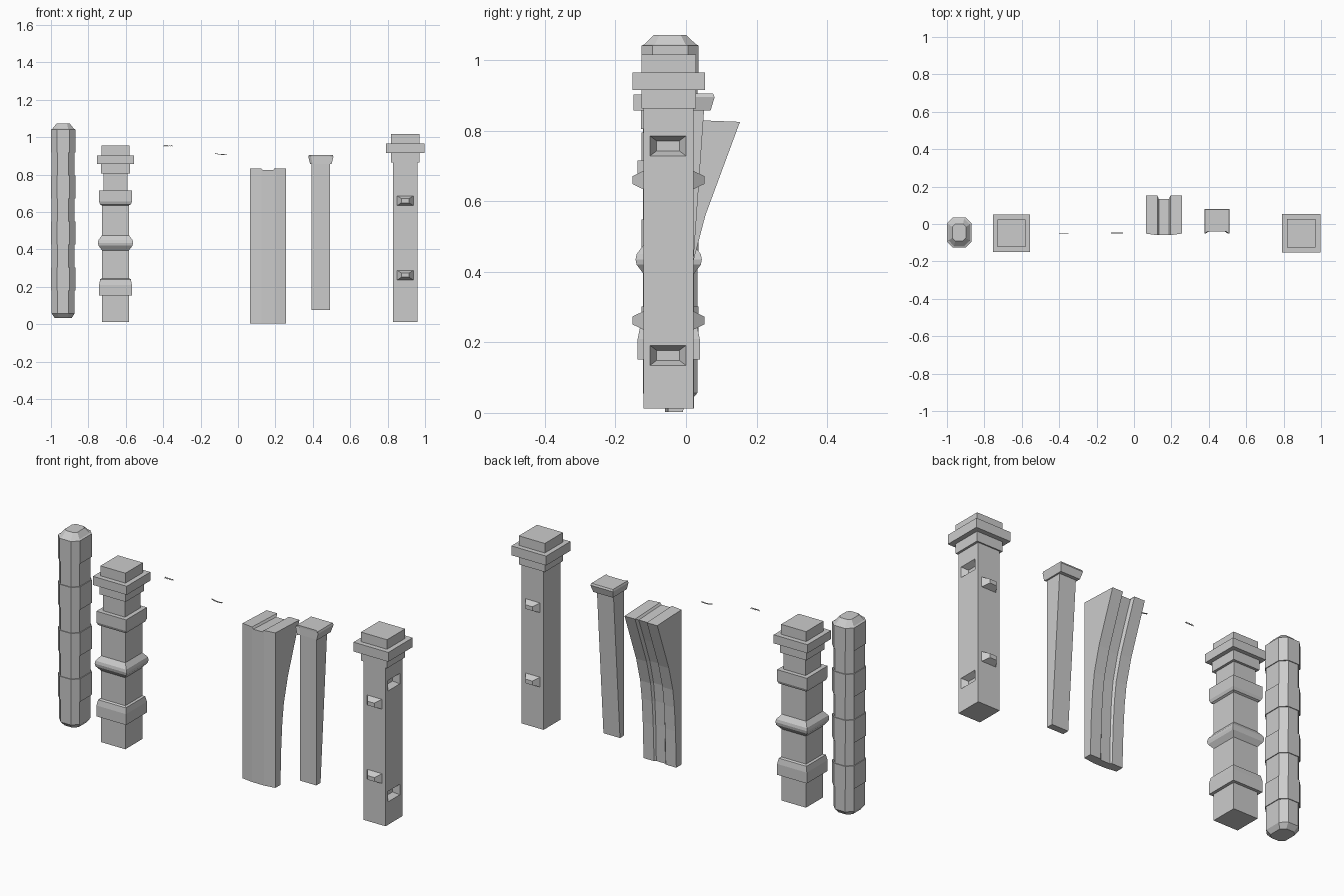
import bpy, bmesh
from mathutils import Matrix, Vector

if "Cube" in bpy.data.objects:
    bpy.data.objects.remove(bpy.data.objects["Cube"])


def finish(name, bm):
    bmesh.ops.recalc_face_normals(bm, faces=bm.faces)
    me = bpy.data.meshes.new(name)
    bm.to_mesh(me)
    bm.free()
    ob = bpy.data.objects.new(name, me)
    bpy.context.scene.collection.objects.link(ob)
    return ob


def loft(name, loops, matrix=None):
    """Skin matching closed loops of points and cap both ends."""
    bm = bmesh.new()
    rings = [[bm.verts.new(p) for p in loop] for loop in loops]
    n = len(rings[0])
    for a, b in zip(rings, rings[1:]):
        for i in range(n):
            j = (i + 1) % n
            bm.faces.new((a[i], a[j], b[j], b[i]))
    bm.faces.new(rings[0])
    bm.faces.new(rings[-1])
    if matrix:
        bm.transform(matrix)
    return finish(name, bm)


def rect(cx, cy, hx, hy, z):
    return [(cx + sx * hx, cy + sy * hy, z) for sx, sy in ((-1, -1), (1, -1), (1, 1), (-1, 1))]


def octagon(cx, cy, hx, hy, c, z):
    pts = ((-hx + c, -hy), (hx - c, -hy), (hx, -hy + c), (hx, hy - c),
           (hx - c, hy), (-hx + c, hy), (-hx, hy - c), (-hx, -hy + c))
    return [(cx + x, cy + y, z) for x, y in pts]


CY = -0.049

# chamfered column of stacked blocks
loops = [octagon(-0.935, -0.045, 0.045, 0.055, 0.022, 0.032)]
step = 0.985 / 8
for i in range(8):
    d = 0.004 if i % 2 else 0
    for z in (0.056 + i * step, 0.056 + (i + 1) * step):
        loops.append(octagon(-0.935, -0.045, 0.061 + d, 0.077 + d, 0.031, z))
loops.append(octagon(-0.935, -0.045, 0.057, 0.073, 0.03, 1.045))
loops.append(octagon(-0.935, -0.045, 0.036, 0.045, 0.015, 1.072))
loft("block_column", loops)

# square banded column: (half width, height) profile
banded = [(0.072, 0.012), (0.072, 0.152), (0.088, 0.152), (0.088, 0.21), (0.082, 0.24),
          (0.072, 0.245), (0.072, 0.395), (0.091, 0.42), (0.094, 0.435), (0.091, 0.45),
          (0.072, 0.475), (0.072, 0.635), (0.082, 0.64), (0.088, 0.655), (0.088, 0.715),
          (0.065, 0.715), (0.065, 0.805), (0.078, 0.805), (0.078, 0.857), (0.1, 0.857),
          (0.1, 0.903), (0.074, 0.903), (0.074, 0.956)]
loft("banded_column", [rect(-0.655, CY, h, h, z) for h, z in banded])


# two tiny strips floating near the top
def strip(name, path, t, w):
    loft(name, [[(x, CY - w, z - t), (x, CY + w, z - t), (x, CY + w, z + t), (x, CY - w, z + t)]
                for x, z in path])


strip("zigzag_strip", [(-0.40 + i * 0.005, 0.951 + 0.005 * (i % 2)) for i in range(11)], 0.002, 0.002)
strip("bowed_strip", [(-0.122, 0.913), (-0.105, 0.909), (-0.09, 0.907), (-0.075, 0.907), (-0.058, 0.909)],
      0.0015, 0.003)

# curved buttress with a groove up its back and over its top
cols = [(-0.097, 0, -0.051), (-0.035, 0, -0.06), (-0.027, 1, -0.06),
        (0.027, 1, -0.06), (0.035, 0, -0.06), (0.097, 0, -0.051)]
path = [(0.003, -0.008), (0.2, -0.001), (0.33, 0.008), (0.43, 0.021),
        (0.56, 0.055), (0.69, 0.103), (0.825, 0.153)]
bm = bmesh.new()
front, back = [], []
for k, (z, y) in enumerate(path):
    top = k == len(path) - 1
    depth = 0.008 + 0.012 * k / (len(path) - 1)
    f, b = [], []
    for x, g, fy in cols:
        dip = 0.01 * g if top else 0
        f.append(bm.verts.new((0.16 + x, fy, z - dip + (0.008 if top else 0))))
        b.append(bm.verts.new((0.16 + x, y - depth * g, z - dip)))
    front.append(f)
    back.append(b)
for k in range(len(path) - 1):
    for side in (front, back):
        for i in range(5):
            bm.faces.new((side[k][i], side[k][i + 1], side[k + 1][i + 1], side[k + 1][i]))
    for i in (0, 5):
        bm.faces.new((front[k][i], back[k][i], back[k + 1][i], front[k + 1][i]))
for k in (0, -1):
    for i in range(5):
        bm.faces.new((front[k][i], front[k][i + 1], back[k][i + 1], back[k][i]))
finish("curved_buttress", bm)

# tapered pilaster and its cap
loft("tapered_pilaster", [rect(0.443, -0.022, 0.049, 0.018, 0.075),
                          rect(0.443, 0.006, 0.049, 0.046, 0.87)])
cap = [(-0.067, 0.081), (0.067, 0.081), (0.067, -0.05), (0.052, -0.04), (-0.052, -0.04), (-0.067, -0.05)]
loft("pilaster_cap", [[(0.443 + x * s, y * s + (0 if y > 0 else -0.05 * (1 - s)), z) for x, y in cap]
                      for s, z in ((0.86, 0.857), (1.0, 0.895), (0.95, 0.905))])

# square column with stepped cap
PX = 0.894
shaft = loft("studded_column", [rect(PX, -0.05, 0.065, 0.071, 0.012), rect(PX, -0.05, 0.065, 0.071, 0.87)])
stepped = [(0.077, 0.863), (0.077, 0.915), (0.103, 0.915), (0.103, 0.965), (0.077, 0.965), (0.077, 1.016)]
loft("column_cap", [rect(PX, CY, h, h, z) for h, z in stepped])


# pyramid shape whose local +z points along a chosen direction
def stud(name, pos, direction, base, tip, h):
    rot = Vector(direction).to_track_quat('Z', 'Y').to_matrix().to_4x4()
    return loft(name, [rect(0, 0, *base, -0.002), rect(0, 0, *tip, h)],
                Matrix.Translation(pos) @ rot)


# raised studs on front and back
for z in (0.66, 0.262):
    for s, label in ((-1, "front"), (1, "back")):
        stud(label + "_stud", (PX, -0.05 + s * 0.071, z), (0, s, 0), (0.045, 0.027), (0.02, 0.011), 0.031)

# recesses in the right side
for z in (0.757, 0.163):
    cutter = stud("recess_cutter", (PX + 0.065, -0.051, z), (-1, 0, 0), (0.052, 0.029), (0.032, 0.014), 0.03)
    # keep the long side of the recess horizontal
    lo, hi = [max(abs(v.co[i] - (-0.051 if i == 1 else z)) for v in cutter.data.vertices) for i in (1, 2)]
    if hi > lo:
        for v in cutter.data.vertices:
            dy, dz = v.co.y + 0.051, v.co.z - z
            v.co.y, v.co.z = -0.051 + dz, z - dy
    mod = shaft.modifiers.new("recess", 'BOOLEAN')
    mod.operation = 'DIFFERENCE'
    mod.solver = 'EXACT'
    mod.object = cutter
    bpy.context.view_layer.objects.active = shaft
    bpy.ops.object.modifier_apply(modifier=mod.name)
    bpy.data.objects.remove(cutter)
# make sure front and back studs lie wide-side horizontal
for ob in bpy.data.objects:
    if "_stud" in ob.name:
        me = ob.data
        xs = [v.co.x for v in me.vertices]
        zs = [v.co.z for v in me.vertices]
        cz = (max(zs) + min(zs)) / 2
        if max(zs) - min(zs) > max(xs) - min(xs):
            for v in me.vertices:
                v.co.x, v.co.z = PX + v.co.z - cz, cz - (v.co.x - PX)
